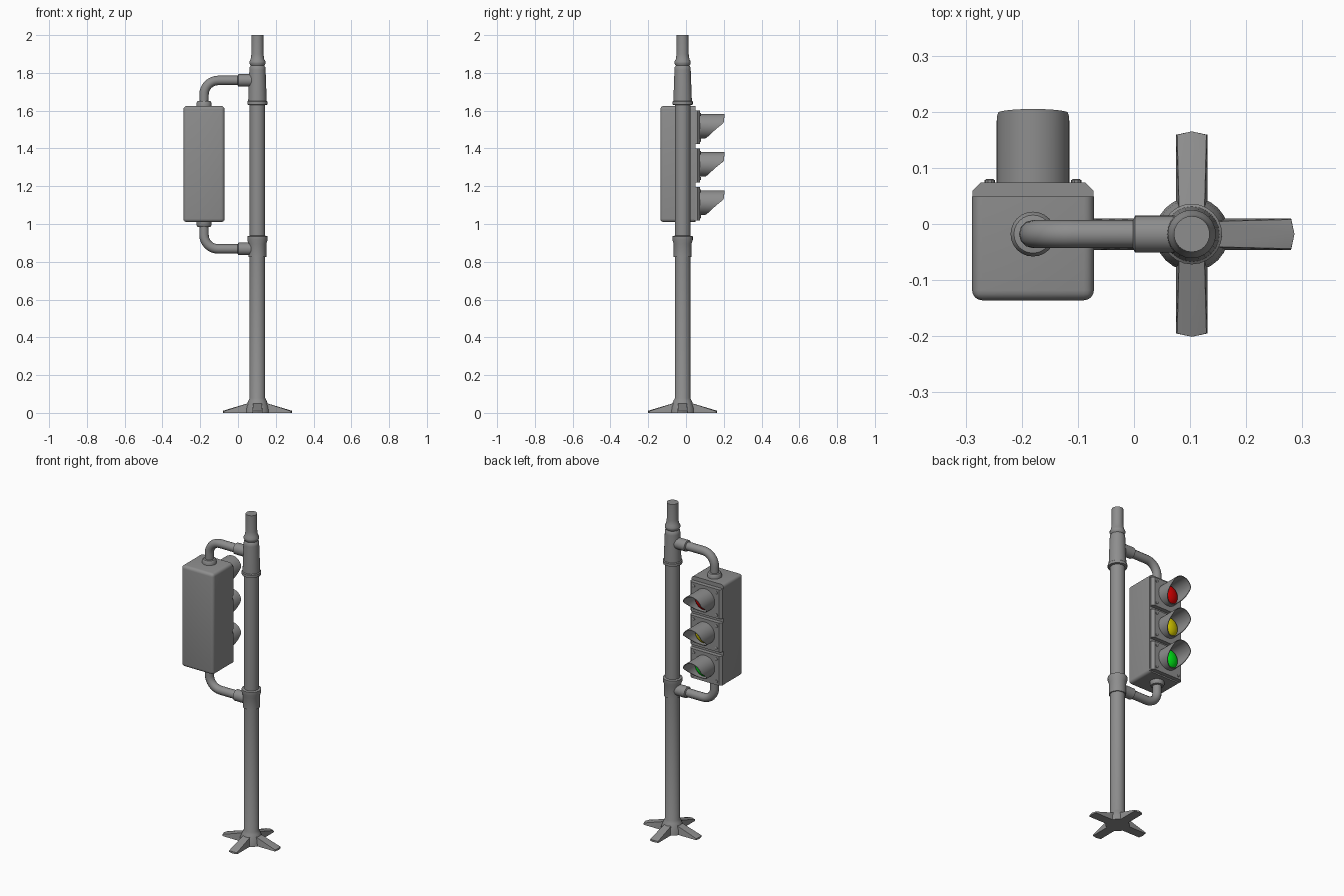
import bpy, bmesh, math
from mathutils import Vector, Matrix

if "Cube" in bpy.data.objects:
    bpy.data.objects.remove(bpy.data.objects["Cube"])

PX, PY = 0.103, -0.018      # pole axis
LX = -0.18                  # signal head axis

# Dark painted metal shared by every grey part
METAL = bpy.data.materials.new("dark_metal")
METAL.diffuse_color = (0.27, 0.27, 0.27, 1)
METAL.use_nodes = True
METAL.node_tree.nodes["Principled BSDF"].inputs["Base Color"].default_value = METAL.diffuse_color


def finish(bm, name, color=None, angle=35):
    bmesh.ops.recalc_face_normals(bm, faces=bm.faces)
    me = bpy.data.meshes.new(name)
    bm.to_mesh(me)
    bm.free()
    ob = bpy.data.objects.new(name, me)
    bpy.context.collection.objects.link(ob)
    mat = METAL
    if color:
        mat = bpy.data.materials.new(name + "_colour")
        mat.diffuse_color = color
        mat.use_nodes = True
        mat.node_tree.nodes["Principled BSDF"].inputs["Base Color"].default_value = mat.diffuse_color
    me.materials.append(mat)
    bpy.ops.object.select_all(action='DESELECT')
    bpy.context.view_layer.objects.active = ob
    ob.select_set(True)
    bpy.ops.object.shade_smooth_by_angle(angle=math.radians(angle))
    return ob


def skin(bm, rings):
    """Bridge consecutive closed rings of vertices with quads."""
    for a, b in zip(rings, rings[1:]):
        for i in range(len(a)):
            j = (i + 1) % len(a)
            bm.faces.new((a[i], a[j], b[j], b[i]))


def lathe(name, profile, origin, axis=(0, 0, 1), seg=24, color=None):
    """Revolve (radius, height) points about an axis, with capped ends."""
    bm = bmesh.new()
    rings = [[bm.verts.new((r * math.cos(2 * math.pi * i / seg),
                            r * math.sin(2 * math.pi * i / seg), h))
              for i in range(seg)] for r, h in profile]
    skin(bm, rings)
    bm.faces.new(rings[0])
    bm.faces.new(rings[-1])
    rot = Vector((0, 0, 1)).rotation_difference(Vector(axis)).to_matrix().to_4x4()
    bm.transform(Matrix.Translation(origin) @ rot)
    return finish(bm, name, color)


def box(name, center, size, bevel, segments, keep):
    """Block with only the chosen edges bevelled."""
    bm = bmesh.new()
    bmesh.ops.create_cube(bm, size=1)
    bm.transform(Matrix.Translation(center) @ Matrix.Diagonal((*size, 1)))
    edges = [e for e in bm.edges if keep(*(v.co for v in e.verts))]
    bmesh.ops.bevel(bm, geom=edges, offset=bevel, segments=segments,
                    profile=0.5, affect='EDGES')
    return finish(bm, name)


# Pole with flared base, two clamp collars and a stepped finial
lathe("pole", [(0.066, 0), (0.062, 0.03), (0.048, 0.065), (0.041, 0.078),
               (0.041, 0.825), (0.047, 0.825), (0.047, 0.895), (0.054, 0.915),
               (0.054, 0.935), (0.041, 0.938), (0.041, 1.63), (0.054, 1.632),
               (0.054, 1.648), (0.049, 1.652), (0.043, 1.815), (0.042, 1.83),
               (0.036, 1.838), (0.043, 1.85), (0.043, 1.86), (0.036, 1.872),
               (0.032, 1.9), (0.032, 2.0)], (PX, PY, 0))

# Four tapering feet with pointed tips
for k in range(4):
    bm = bmesh.new()
    for r, z, w in [(0.02, 0, 0.028), (0.177, 0, 0.028), (0.177, 0.009, 0.026),
                    (0.055, 0.046, 0.023), (0.02, 0.06, 0.022)]:
        for s in (-1, 1):
            bm.verts.new((r, s * w, z))
    for z in (0, 0.011):
        bm.verts.new((0.183, 0, z))
    bmesh.ops.convex_hull(bm, input=bm.verts)
    bm.transform(Matrix.Translation((PX, PY, 0)) @ Matrix.Rotation(k * math.pi / 2, 4, 'Z'))
    finish(bm, f"foot_{k + 1}", angle=15)

# Bent arms, sleeves at the pole and flanges at the housing
for name, z_pipe, z_box, up in [("upper", 1.76, 1.625, 1), ("lower", 0.868, 1.01, -1)]:
    R = 0.075
    cu = bpy.data.curves.new(name + "_arm", 'CURVE')
    cu.dimensions = '3D'
    cu.bevel_depth = 0.025
    cu.bevel_resolution = 4
    sp = cu.splines.new('POLY')
    path = [(LX, z_box - up * 0.005)]
    for i in range(9):
        a = math.pi / 2 * i / 8
        path.append((LX + R - R * math.cos(a), z_pipe - up * (R - R * math.sin(a))))
    path.append((PX - 0.01, z_pipe))
    sp.points.add(len(path) - 1)
    for p, (x, z) in zip(sp.points, path):
        p.co = (x, PY, z, 1)
    sp.use_smooth = True
    cu.materials.append(METAL)
    bpy.context.collection.objects.link(bpy.data.objects.new(name + "_arm", cu))
    lathe(name + "_sleeve", [(0.025, -0.002), (0.033, 0.002), (0.033, 0.1)],
          (0, PY, z_pipe), (1, 0, 0))
    lathe(name + "_flange", [(0.04, -0.005), (0.04, 0.016), (0.034, 0.025), (0.024, 0.027)],
          (LX, PY, z_box), (0, 0, up))

# Signal housing, rounded everywhere but the lamp side
box("housing", (LX, -0.0435, 1.3175), (0.217, 0.185, 0.615), 0.018, 4,
    lambda a, b: min(a.y, b.y) < 0)


def visor_reach(t):
    """Rim distance by height t from -1 (bottom) to 1 (top)."""
    pts = [(-1, 0.103), (-0.8, 0.12), (-0.5, 0.14), (-0.1, 0.17), (0.25, 0.199), (1, 0.205)]
    for (a, u), (b, v) in zip(pts, pts[1:]):
        if t <= b:
            return u + (v - u) * (t - a) / (b - a)
    return pts[-1][1]


# Three lamps: door, lens, hooded visor and corner bolts
lamps = [("red", 1.518, (0.75, 0.0, 0.0, 1)), ("amber", 1.3155, (0.75, 0.65, 0.0, 1)),
         ("green", 1.113, (0.0, 0.9, 0.01, 1))]
for name, z, color in lamps:
    zd = z - 0.006
    box(name + "_door", (LX, 0.058, zd), (0.215, 0.032, 0.178), 0.014, 1,
        lambda a, b: min(a.y, b.y) > 0.06 and abs(a.x - b.x) < 0.01)
    lathe(name + "_lens", [(0.06, -0.01)] + [(0.06 * math.cos(a), 0.035 * math.sin(a))
          for a in [math.pi / 2 * i / 8 for i in range(8)]] + [(0.002, 0.035)],
          (LX, 0.078, z), (0, 1, 0), 32, color)

    bm = bmesh.new()
    n, rings = 40, []
    for r, rim in [(0.065, 0), (0.065, 1), (0.061, 1), (0.061, 0)]:
        ring = []
        for i in range(n):
            t = math.sin(2 * math.pi * i / n)
            y = visor_reach(t) if rim else 0.07
            ring.append(bm.verts.new((LX + r * math.cos(2 * math.pi * i / n), y, z + r * t)))
        rings.append(ring)
    skin(bm, rings + rings[:1])
    finish(bm, name + "_visor")

    for sx in (-1, 1):
        for sz in (-1, 1):
            lathe(f"{name}_bolt", [(0.009, 0), (0.009, 0.006), (0.006, 0.008)],
                  (LX + sx * 0.077, 0.072, zd + sz * 0.068), (0, 1, 0), 10)
